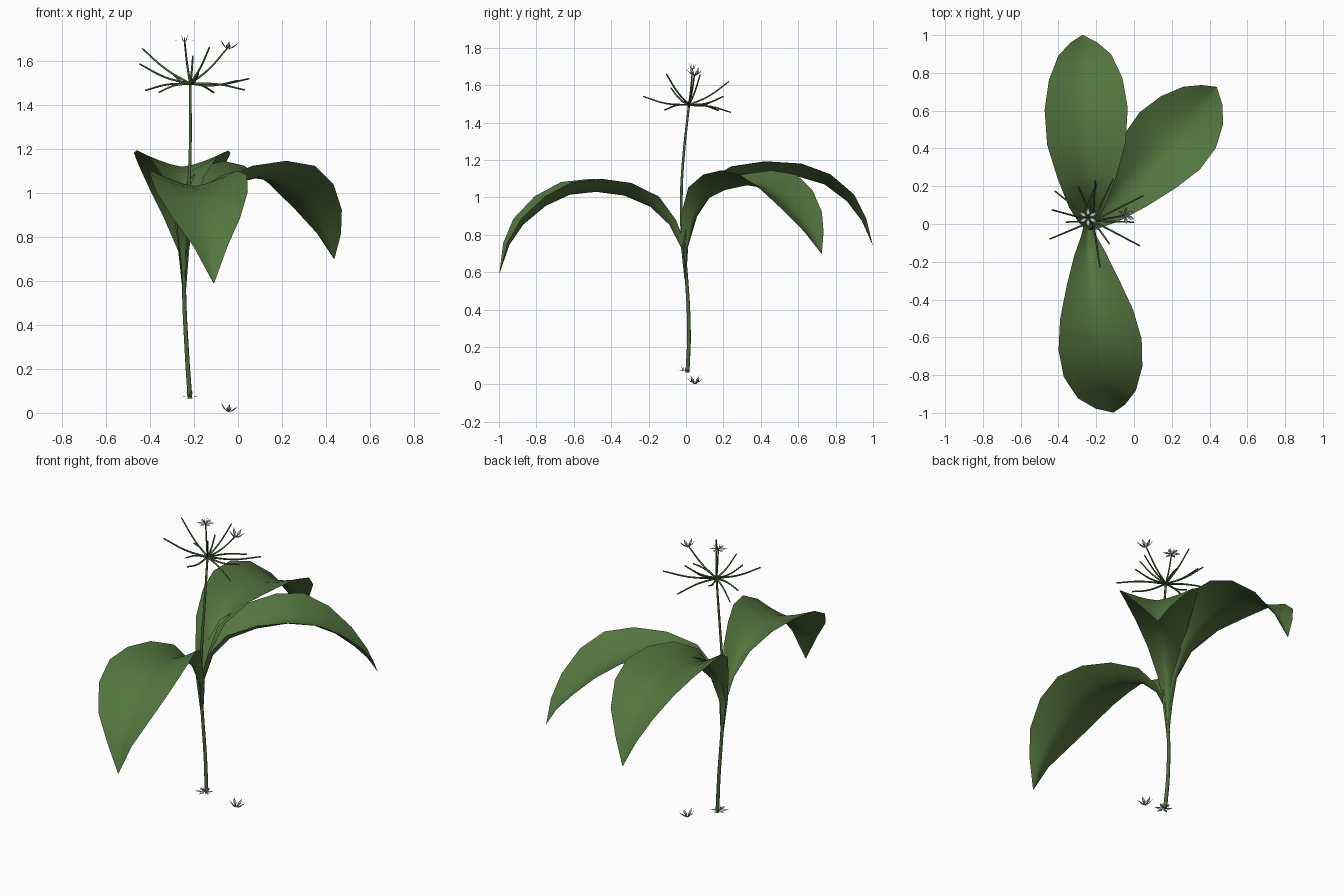
import bpy, math
from mathutils import Vector, Matrix

cube = bpy.data.objects.get("Cube")
if cube:
    bpy.data.objects.remove(cube, do_unlink=True)


def material(name, rgb):
    m = bpy.data.materials.new(name)
    m.use_nodes = True
    m.diffuse_color = (*rgb, 1)
    bsdf = next(n for n in m.node_tree.nodes if n.type == 'BSDF_PRINCIPLED')
    bsdf.inputs["Base Color"].default_value = (*rgb, 1)
    bsdf.inputs["Roughness"].default_value = 0.8
    return m


LEAF = material("leaf green", (0.09, 0.18, 0.05))
STEM = material("stem green", (0.075, 0.135, 0.04))
PETAL = material("pale blue petal", (0.48, 0.6, 0.6))
LILAC = material("grey lilac petal", (0.36, 0.36, 0.4))


def add_mesh(name, verts, faces, mats, smooth=True):
    me = bpy.data.meshes.new(name)
    me.from_pydata(verts, [], faces)
    for m in mats:
        me.materials.append(m)
    if smooth:
        me.shade_smooth()
    ob = bpy.data.objects.new(name, me)
    bpy.context.collection.objects.link(ob)
    return ob


def tube(name, points, radius, taper, mat, sides=6):
    """Tapered round tube along a smooth path, stored as a mesh."""
    cu = bpy.data.curves.new(name + "_path", 'CURVE')
    cu.dimensions = '3D'
    cu.bevel_depth = radius
    cu.bevel_resolution = max(0, sides // 2 - 2)
    cu.resolution_u = 4
    cu.use_fill_caps = True
    sp = cu.splines.new('BEZIER')
    sp.bezier_points.add(len(points) - 1)
    for i, (bp, p) in enumerate(zip(sp.bezier_points, points)):
        bp.co = p
        bp.handle_left_type = bp.handle_right_type = 'AUTO'
        bp.radius = 1 + (taper - 1) * i / (len(points) - 1)
    tmp = bpy.data.objects.new(name + "_tmp", cu)
    bpy.context.collection.objects.link(tmp)
    bpy.context.view_layer.update()
    me = bpy.data.meshes.new_from_object(
        tmp.evaluated_get(bpy.context.evaluated_depsgraph_get()))
    bpy.data.objects.remove(tmp, do_unlink=True)
    me.name = name
    me.materials.clear()
    me.materials.append(mat)
    me.shade_smooth()
    ob = bpy.data.objects.new(name, me)
    bpy.context.collection.objects.link(ob)
    return ob


def leaf(name, stations, columns=8):
    """Arched folded blade; each station is midrib x, y, z, half width, edge lift."""
    mids = [Vector(s[:3]) for s in stations]
    out = mids[-1] - mids[0]
    out.z = 0
    verts, faces = [], []
    for i, (x, y, z, half, lift) in enumerate(stations):
        tan = (mids[min(i + 1, len(mids) - 1)] - mids[max(i - 1, 0)]).normalized()
        side = out.cross(Vector((0, 0, 1))).normalized()
        up = side.cross(tan).normalized()
        for c in range(columns + 1):
            u = 2 * c / columns - 1
            verts.append(mids[i] + side * half * u + up * lift * abs(u) ** 1.4)
    n = columns + 1
    for i in range(len(stations) - 1):
        for c in range(columns):
            a = i * n + c
            faces.append((a, a + 1, a + n + 1, a + n))
    return add_mesh(name, verts, faces, [LEAF])


def flower(name, centre, radius, rise, tilt, mat):
    """Six pointed petals around a heart of short stamens."""
    spin = Matrix.Translation(centre) @ Matrix.Rotation(tilt, 4, 'Y')
    verts, faces = [], []
    for k in range(6):
        turn = spin @ Matrix.Rotation(k * math.pi / 3 + math.pi / 6, 4, 'Z')
        b = len(verts)
        # petal: base, widest pair with a sunken rib, tip
        for r, w, h in ((0.08, 0, 0), (0.55, 0.2, 0.4), (0.55, 0, 0.3),
                        (0.55, -0.2, 0.4), (1, 0, 1)):
            verts.append(turn @ Vector((r * radius, w * radius, h * rise)))
        faces += [(b, b + 2, b + 1), (b, b + 3, b + 2),
                  (b + 1, b + 2, b + 4), (b + 2, b + 3, b + 4)]
        # stamen: thin upright spike
        b = len(verts)
        for r, w, h in ((0.1, 0.05, 0), (0.1, -0.05, 0), (0.2, 0, 0), (0.35, 0, 0.6)):
            verts.append(turn @ Vector((r * radius, w * radius, h * radius)))
        faces += [(b, b + 1, b + 3), (b + 1, b + 2, b + 3), (b + 2, b, b + 3)]
    return add_mesh(name, verts, faces, [mat], smooth=False)


# Main stem
hub = Vector((-0.217, 0.016, 1.495))
tube("stem", [(-0.218, 0.008, 0.065), (-0.232, 0.016, 0.27), (-0.245, 0, 0.6),
              (-0.237, -0.02, 0.8), (-0.225, -0.025, 1.0), (-0.217, -0.015, 1.2), hub],
     0.011, 0.55, STEM, 8)

# Three broad arching leaves
leaf("back_leaf", [
    (-0.244, 0.0, 0.56, 0.008, 0.004), (-0.246, 0.012, 0.74, 0.024, 0.03),
    (-0.248, 0.06, 0.9, 0.05, 0.05), (-0.25, 0.14, 1.02, 0.095, 0.075),
    (-0.25, 0.27, 1.09, 0.155, 0.08), (-0.252, 0.43, 1.118, 0.208, 0.075),
    (-0.253, 0.6, 1.112, 0.22, 0.07), (-0.255, 0.74, 1.07, 0.195, 0.06),
    (-0.26, 0.86, 0.98, 0.14, 0.05), (-0.267, 0.94, 0.875, 0.07, 0.025),
    (-0.272, 1.0, 0.74, 0.002, 0)])
leaf("left_leaf", [
    (-0.244, 0.0, 0.56, 0.008, 0.004), (-0.235, 0.01, 0.74, 0.024, 0.03),
    (-0.2, 0.045, 0.89, 0.055, 0.05), (-0.13, 0.11, 0.99, 0.1, 0.075),
    (-0.03, 0.21, 1.04, 0.15, 0.085), (0.08, 0.325, 1.065, 0.195, 0.08),
    (0.175, 0.425, 1.05, 0.22, 0.075), (0.265, 0.515, 0.99, 0.2, 0.06),
    (0.345, 0.605, 0.89, 0.145, 0.045), (0.4, 0.67, 0.8, 0.075, 0.025),
    (0.437, 0.725, 0.7, 0.002, 0)])
leaf("front_leaf", [
    (-0.244, 0.0, 0.56, 0.008, 0.004), (-0.242, -0.025, 0.73, 0.02, 0.025),
    (-0.238, -0.09, 0.855, 0.038, 0.04), (-0.23, -0.19, 0.95, 0.082, 0.065),
    (-0.216, -0.33, 1.01, 0.14, 0.07), (-0.198, -0.48, 1.03, 0.195, 0.07),
    (-0.182, -0.62, 1.015, 0.222, 0.07), (-0.168, -0.75, 0.955, 0.21, 0.06),
    (-0.148, -0.87, 0.855, 0.155, 0.045), (-0.128, -0.945, 0.745, 0.078, 0.025),
    (-0.11, -0.998, 0.59, 0.002, 0)])

# Flower stalks fanning from the top of the stem, each slightly bowed
tips = [(-0.435, 0.075, 1.655), (-0.447, -0.08, 1.585), (-0.42, 0.175, 1.465),
        (-0.36, 0.01, 1.455), (-0.13, -0.105, 1.66), (-0.205, 0.23, 1.62),
        (0.05, 0.15, 1.518), (0.03, -0.115, 1.467), (-0.11, 0.24, 1.455),
        (-0.295, 0.2, 1.54), (-0.18, -0.23, 1.54), (0.0, 0.01, 1.51),
        (-0.243, 0.035, 1.69), (-0.05, 0.045, 1.655)]
for i, tip in enumerate(tips):
    end = Vector(tip)
    bow = Vector((0, 0, 0.012 if end.z < 1.5 else -0.015))
    tube(f"flower_stalk_{i + 1}", [hub, hub.lerp(end, 0.5) + bow, end], 0.0055, 0.7, STEM)

# Open star flowers and cupped flowers, at the crown and at the foot
for place, star, cup in (("top", (-0.243, 0.035, 1.688), (-0.047, 0.046, 1.652)),
                         ("foot", (-0.22, -0.008, 0.072), (-0.045, 0.048, 0.004))):
    flower(place + "_star_flower", star, 0.052, 0.003, 0, PETAL)
    flower(place + "_cupped_flower", cup, 0.046, 0.036, 0.2, LILAC)
